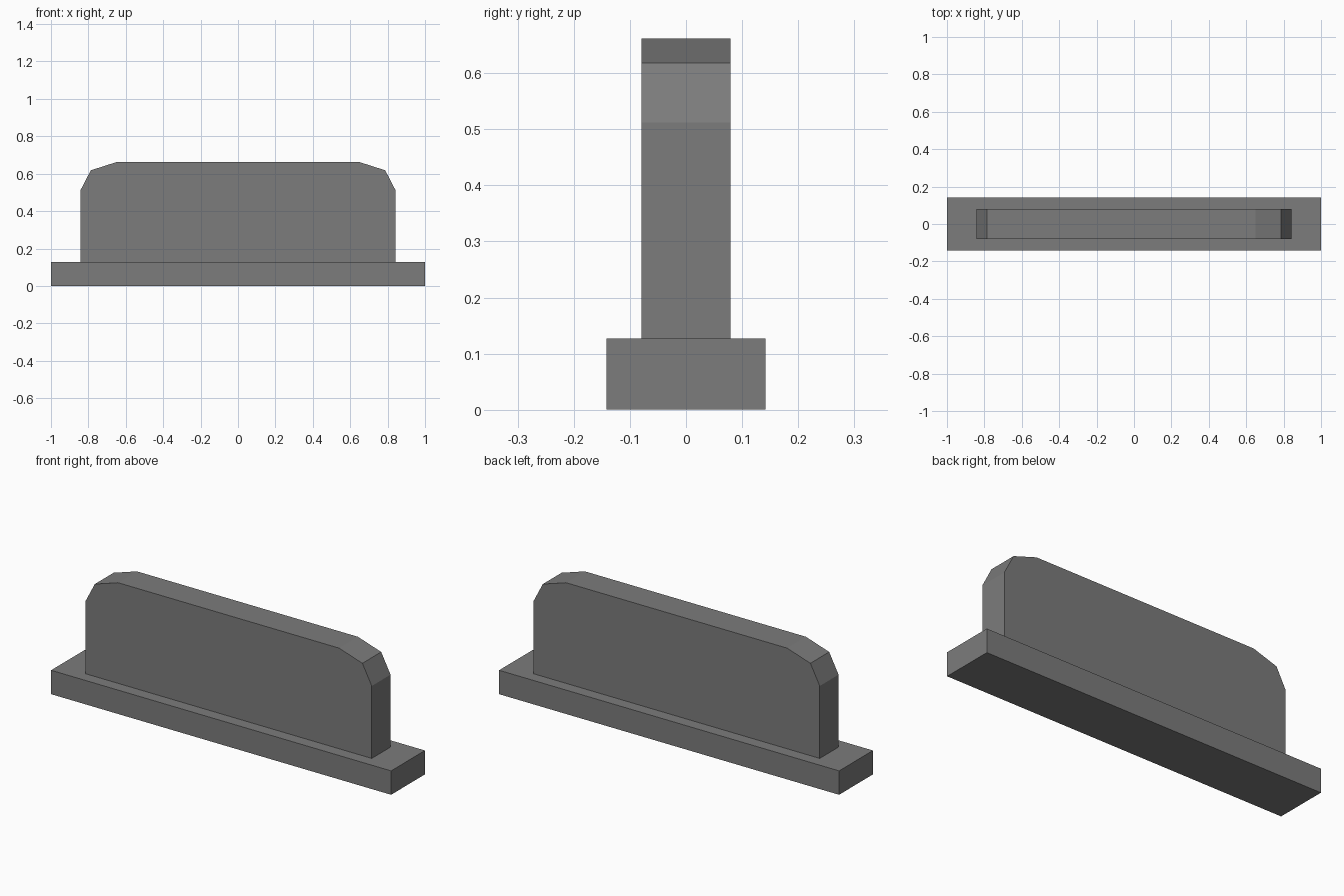
import bpy
import bmesh

cube = bpy.data.objects.get("Cube")
if cube:
    bpy.data.objects.remove(cube, do_unlink=True)

grey = bpy.data.materials.new("stone_grey")
grey.use_nodes = True
colour = (0.2, 0.2, 0.2, 1)
grey.diffuse_color = colour
grey.node_tree.nodes["Principled BSDF"].inputs["Base Color"].default_value = colour


def extrude_profile(name, half_profile, half_depth):
    """Mirror an (x, z) half profile across x = 0 and extrude it along y."""
    outline = half_profile + [(-x, z) for x, z in reversed(half_profile)]
    bm = bmesh.new()
    face = bm.faces.new([bm.verts.new((x, -half_depth, z)) for x, z in outline])
    result = bmesh.ops.extrude_face_region(bm, geom=[face])
    verts = [v for v in result["geom"] if isinstance(v, bmesh.types.BMVert)]
    bmesh.ops.translate(bm, vec=(0, 2 * half_depth, 0), verts=verts)
    bmesh.ops.recalc_face_normals(bm, faces=bm.faces)
    mesh = bpy.data.meshes.new(name)
    bm.to_mesh(mesh)
    bm.free()
    mesh.materials.append(grey)
    obj = bpy.data.objects.new(name, mesh)
    bpy.context.collection.objects.link(obj)
    return obj


# Plinth
BASE_TOP = 0.127
extrude_profile("base", [(1, 0), (1, BASE_TOP)], 0.142)

# Upright slab with faceted top corners
extrude_profile("upright_slab", [(0.842, BASE_TOP), (0.842, 0.512),
                                 (0.787, 0.618), (0.65, 0.662)], 0.079)
